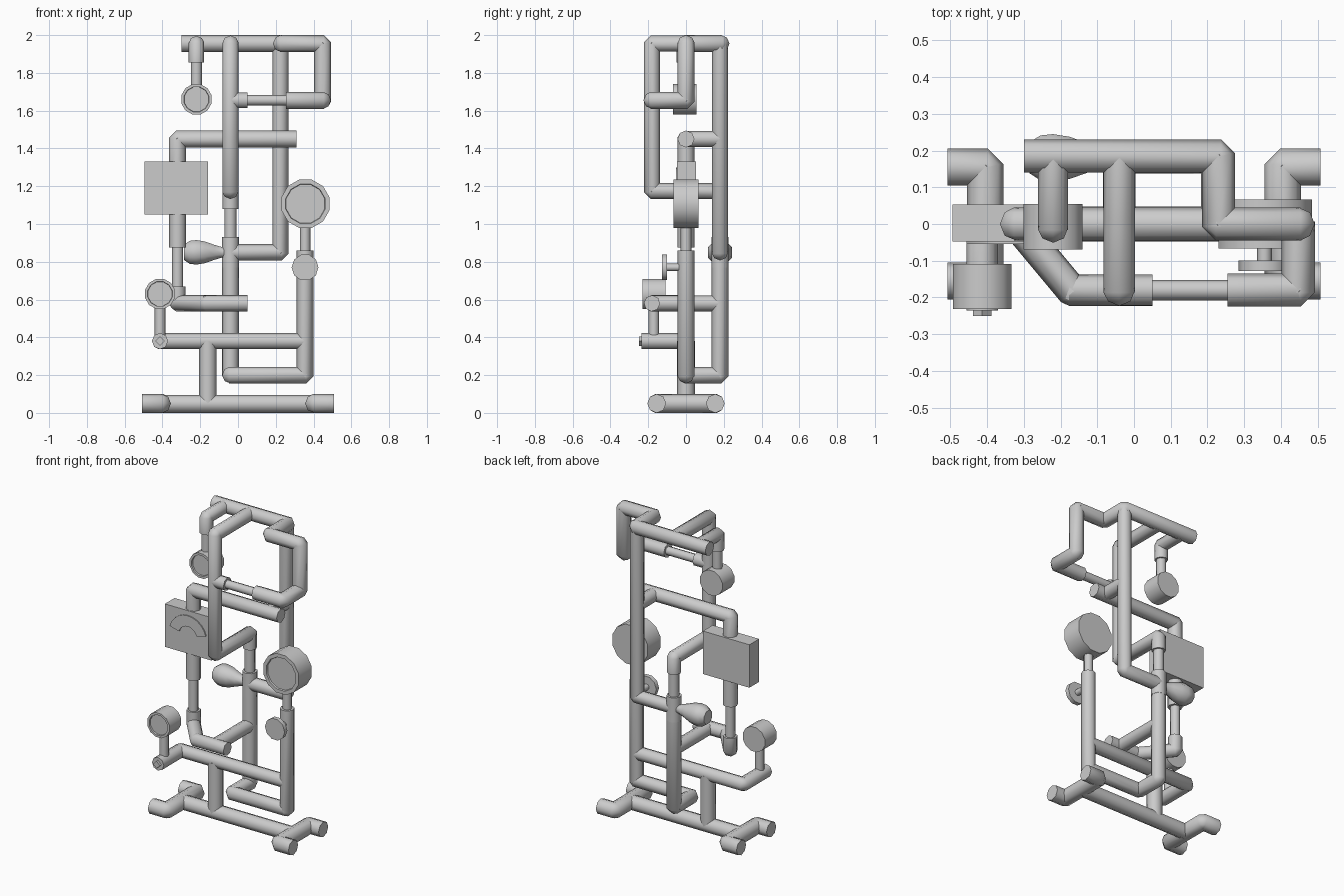
import bpy, bmesh, math
from mathutils import Vector

if "Cube" in bpy.data.objects:
    bpy.data.objects.remove(bpy.data.objects["Cube"])

metal = bpy.data.materials.new("grey_metal")
metal.diffuse_color = (0.6, 0.6, 0.6, 1)
metal.use_nodes = True
metal.node_tree.nodes["Principled BSDF"].inputs["Base Color"].default_value = metal.diffuse_color
R = 0.045      # main pipe radius
THIN = 0.028   # thin pipe radius


def finish(name, bm, angle=50):
    """Turn a bmesh into a smooth object, keeping edges above the angle sharp."""
    bm.normal_update()
    for f in bm.faces:
        f.smooth = True
    for e in bm.edges:
        if len(e.link_faces) == 2 and e.calc_face_angle(0) > math.radians(angle):
            e.smooth = False
    me = bpy.data.meshes.new(name)
    bm.to_mesh(me)
    bm.free()
    me.materials.append(metal)
    ob = bpy.data.objects.new(name, me)
    bpy.context.collection.objects.link(ob)
    return ob


def skin(bm, rings):
    """Join consecutive vertex rings with quads and cap both ends."""
    n = len(rings[0])
    for a, b in zip(rings, rings[1:]):
        for i in range(n):
            j = (i + 1) % n
            bm.faces.new((a[i], a[j], b[j], b[i]))
    bm.faces.new(rings[0][::-1])
    bm.faces.new(rings[-1])


def pipe(name, *pts, r=R, sides=8):
    """Octagonal pipe along a path, with chamfered elbows."""
    pts = [Vector(p) for p in pts]
    dirs = [(b - a).normalized() for a, b in zip(pts, pts[1:])]
    d = dirs[0]
    u = Vector((0, 0, 1)) if abs(d.z) < 0.5 else Vector((1, 0, 0))
    u = (u - d * u.dot(d)).normalized()
    bm, rings = bmesh.new(), []
    for k, d in enumerate(dirs):
        if k:
            u = dirs[k - 1].rotation_difference(d) @ u
        v = d.cross(u)
        e0 = 0.15 * r if k else 0
        e1 = 0.15 * r if k < len(dirs) - 1 else 0
        for c in (pts[k] - d * e0, pts[k + 1] + d * e1):
            rings.append([bm.verts.new(c + r * (u * math.cos(t) + v * math.sin(t)))
                          for t in (2 * math.pi * i / sides for i in range(sides))])
    skin(bm, rings)
    return finish(name, bm)


def lathe(name, origin, axis, profile, sides=12, angle=50):
    """Solid of revolution: profile holds (distance along axis, radius)."""
    d = Vector(axis)
    u = Vector((0, 0, 1))
    v = d.cross(u)
    bm = bmesh.new()
    rings = [[bm.verts.new(Vector(origin) + d * a + q * (u * math.cos(t) + v * math.sin(t)))
              for t in (2 * math.pi * (i + 0.5) / sides for i in range(sides))]
             for a, q in profile]
    skin(bm, rings)
    return finish(name, bm, angle)


def gauge(name, x, y, z, r, half):
    """Round dial facing the front, with a rim around a sunken face."""
    lathe(name, (x, y, z), (0, -1, 0),
          [(-half, r), (half, r), (half, r * 0.82), (half - 0.01, r * 0.8)])


# Base: crossbar, two bracket feet and a post
pipe("base_bar", (-0.40, 0, 0.048), (0.40, 0, 0.048), r=0.048)
for side, s in (("left", -1), ("right", 1)):
    pipe(side + "_foot", (s * 0.507, 0.155, 0.05), (s * 0.405, 0.155, 0.05),
         (s * 0.405, -0.155, 0.05), (s * 0.507, -0.155, 0.05), r=0.05)
pipe("base_post", (-0.16, 0, 0.05), (-0.16, 0, 0.38), r=0.047)

# Lower bar with forward elbow, end plug and small gauge
pipe("lower_bar", (-0.413, -0.235, 0.38), (-0.413, 0, 0.38), (0.355, 0, 0.38), r=0.043)
pipe("end_plug", (-0.413, -0.23, 0.38), (-0.413, -0.25, 0.38), r=0.025, sides=4)
pipe("lower_gauge_stem", (-0.413, -0.17, 0.38), (-0.413, -0.17, 0.60), r=THIN)
gauge("lower_gauge", -0.413, -0.17, 0.63, 0.082, 0.061)

# U-shaped riser from the right column round to the rear valve
pipe("u_riser", (0.355, 0, 0.86), (0.355, 0, 0.20), (-0.04, 0, 0.20),
     (-0.04, 0.18, 0.20), (-0.04, 0.18, 0.85), r=0.044)
pipe("large_gauge_stem", (0.355, 0, 0.84), (0.355, 0, 1.02), r=THIN)
gauge("large_gauge", 0.357, 0, 1.107, 0.132, 0.067)

# Hand wheel on the right column
pipe("wheel_stem", (0.355, 0, 0.77), (0.355, -0.11, 0.77), r=0.02)
lathe("hand_wheel", (0.355, -0.1, 0.77), (0, -1, 0), [(0, 0.071), (0.028, 0.071)], 10)

# Rear valve with bulb handle
pipe("valve_body", (-0.04, 0.18, 0.77), (-0.04, 0.18, 0.93), r=0.046)
lathe("valve_handle", (-0.04, 0.18, 0.85), (-1, 0, 0),
      [(0, 0.03), (0.045, 0.03), (0.085, 0.043), (0.135, 0.062),
       (0.18, 0.07), (0.215, 0.066), (0.245, 0.045)], 8)
pipe("valve_neck", (-0.04, 0.18, 0.90), (-0.04, 0.18, 1.10), r=0.032)

# Front column: forward from the valve, up, then back to the top bar
pipe("front_column", (-0.04, 0.18, 1.08), (-0.04, 0.18, 1.175), (-0.04, -0.18, 1.175),
     (-0.04, -0.18, 1.955), (-0.04, 0.18, 1.955), r=0.043)

# Rear column
pipe("rear_column", (-0.04, 0.18, 0.85), (0.225, 0.18, 0.85), (0.225, 0.18, 1.955), r=0.043)

# Top bar, stepping forward, then down and round to the front column
pipe("top_bar", (-0.30, 0.185, 1.955), (0.23, 0.185, 1.955), (0.23, 0, 1.955),
     (0.447, 0, 1.955), (0.447, 0, 1.655), (0.447, -0.18, 1.655), (0.255, -0.18, 1.655))
pipe("top_link", (0.27, -0.18, 1.655), (0.03, -0.18, 1.655), r=THIN)
pipe("top_link_socket", (0.05, -0.18, 1.655), (-0.04, -0.18, 1.655), r=0.042)

# Hanging gauge
pipe("hanging_arm", (-0.22, 0.185, 1.955), (-0.22, -0.01, 1.955), (-0.22, -0.01, 1.855), r=0.041)
pipe("hanging_stem", (-0.22, -0.01, 1.87), (-0.22, -0.01, 1.70), r=0.03)
gauge("hanging_gauge", -0.22, -0.007, 1.66, 0.083, 0.062)

# Meter box with curved scale on its front
bm = bmesh.new()
bmesh.ops.create_cube(bm, size=1)
for v in bm.verts:
    v.co = (-0.327 + v.co.x * 0.335, 0.003 + v.co.y * 0.10, 1.19 + v.co.z * 0.28)
finish("meter_box", bm)
bm = bmesh.new()
arcs = [[bm.verts.new((-0.325 + q * math.cos(t), -0.047, 1.165 + q * math.sin(t)))
         for t in (math.radians(15 + 15 * i) for i in range(11))] for q in (0.065, 0.135)]
for i in range(10):
    bm.faces.new((arcs[0][i], arcs[1][i], arcs[1][i + 1], arcs[0][i + 1]))
ext = bmesh.ops.extrude_face_region(bm, geom=bm.faces[:])
bmesh.ops.translate(bm, verts=[g for g in ext["geom"] if isinstance(g, bmesh.types.BMVert)],
                    vec=(0, -0.007, 0))
bmesh.ops.recalc_face_normals(bm, faces=bm.faces)
finish("meter_scale", bm)

# Meter pipework: outlet above, thin drop below, lower loop
pipe("meter_outlet", (-0.32, 0, 1.30), (-0.32, 0, 1.45), (0.31, 0, 1.45))
pipe("meter_branch", (0.225, 0, 1.45), (0.225, 0.18, 1.45), r=0.043)
pipe("meter_socket", (-0.32, 0, 1.08), (-0.32, 0, 0.875))
pipe("meter_drop", (-0.32, 0, 0.89), (-0.32, 0, 0.64), r=0.03)
pipe("lower_loop", (-0.32, 0, 0.67), (-0.32, 0, 0.58), (-0.17, -0.18, 0.58),
     (0.05, -0.18, 0.58), r=0.043)
pipe("lower_loop_branch", (-0.04, -0.18, 0.58), (-0.04, 0.18, 0.58), r=0.042)
